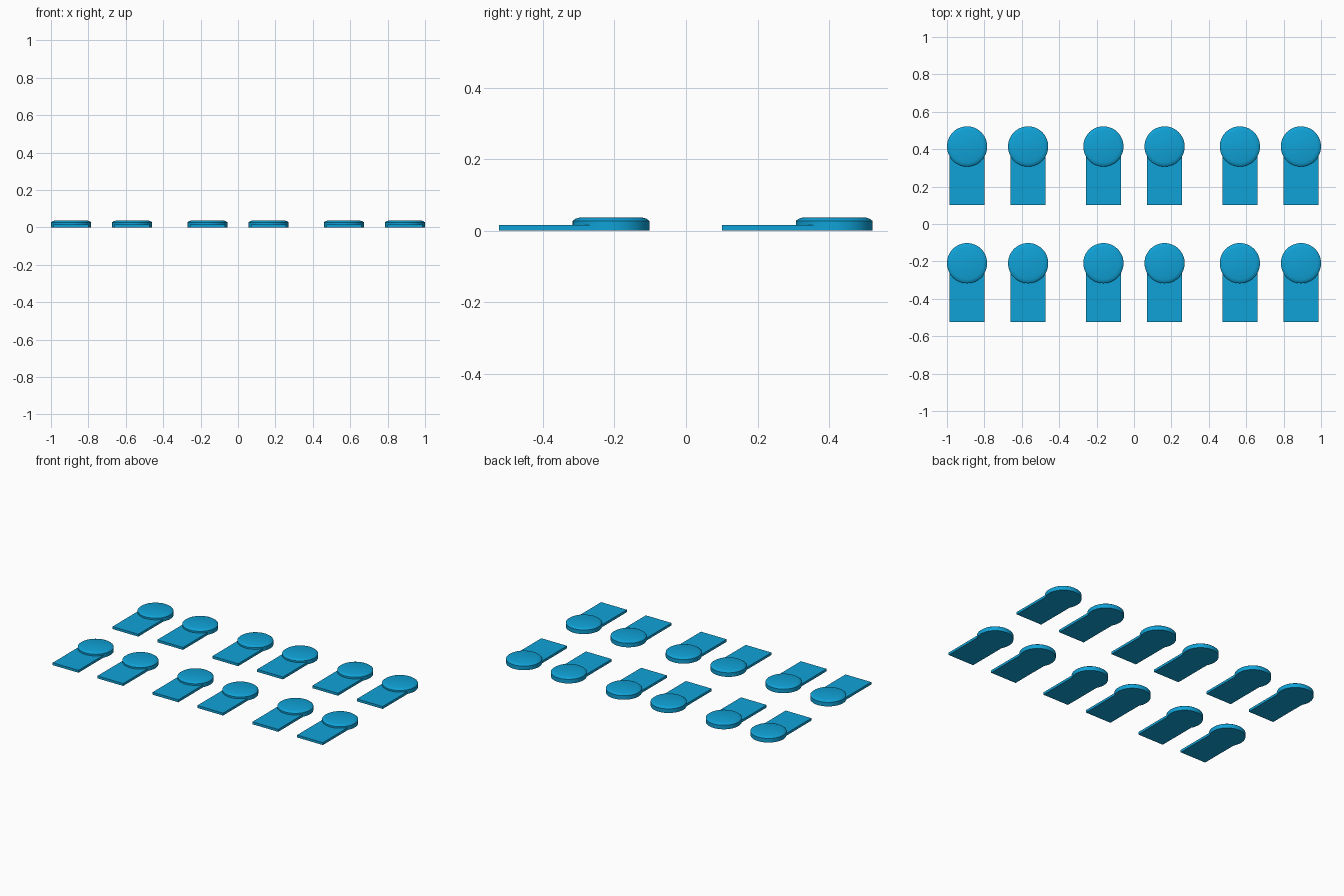
import bpy, bmesh
from math import pi, cos, sin, radians

cube = bpy.data.objects.get("Cube")
if cube:
    bpy.data.objects.remove(cube, do_unlink=True)

# Single blue material
blue = bpy.data.materials.new("bright blue")
blue.use_nodes = True
color = (0.005, 0.36, 0.68, 1)
blue.diffuse_color = color
blue.node_tree.nodes["Principled BSDF"].inputs["Base Color"].default_value = color

RADIUS = 0.1075
SIDES = 48
PLATE_HALF = 0.094
PLATE_TOP = 0.016
PLATE_REACH = 0.314


def finish(bm, name):
    bmesh.ops.recalc_face_normals(bm, faces=bm.faces)
    mesh = bpy.data.meshes.new(name)
    bm.to_mesh(mesh)
    bm.free()
    mesh.materials.append(blue)
    return mesh


def disc_mesh():
    # Flat round pad with a softened upper rim
    profile = [(RADIUS, 0), (RADIUS, 0.027), (RADIUS - 0.008, 0.033), (RADIUS - 0.021, 0.037)]
    bm = bmesh.new()
    rings = [[bm.verts.new((r * cos(2 * pi * i / SIDES), r * sin(2 * pi * i / SIDES), z))
              for i in range(SIDES)] for r, z in profile]
    for low, high in zip(rings, rings[1:]):
        for i in range(SIDES):
            j = (i + 1) % SIDES
            bm.faces.new((low[i], low[j], high[j], high[i]))
    bm.faces.new(rings[0])
    bm.faces.new(rings[-1])
    return finish(bm, "round_pad")


def plate_mesh():
    # Thin tongue running forward from the centre of the pad
    bm = bmesh.new()
    bmesh.ops.create_cube(bm, size=1)
    for v in bm.verts:
        v.co.x *= 2 * PLATE_HALF
        v.co.y = (v.co.y - 0.5) * PLATE_REACH
        v.co.z = (v.co.z + 0.5) * PLATE_TOP
    return finish(bm, "flat_tongue")


def place(mesh, name, x, y):
    obj = bpy.data.objects.new(name, mesh)
    obj.location = (x, y, 0)
    bpy.context.collection.objects.link(obj)
    return obj


# Two rows of six identical tabs, mirrored about the middle
disc, plate = disc_mesh(), plate_mesh()
pads = []
for row, y in (("front", -0.2095), ("back", 0.4145)):
    for side, sign in (("left", 1), ("right", -1)):
        for col, x in (("inner", 0.1635), ("middle", 0.566), ("outer", 0.8925)):
            label = f"{row}_{side}_{col}"
            pads.append(place(disc, f"round_pad_{label}", sign * x, y))
            place(plate, f"flat_tongue_{label}", sign * x, y)

# Smooth the shared pad mesh, keeping its edges crisp
bpy.ops.object.select_all(action='DESELECT')
pads[0].select_set(True)
bpy.context.view_layer.objects.active = pads[0]
bpy.ops.object.shade_smooth_by_angle(angle=radians(25))
